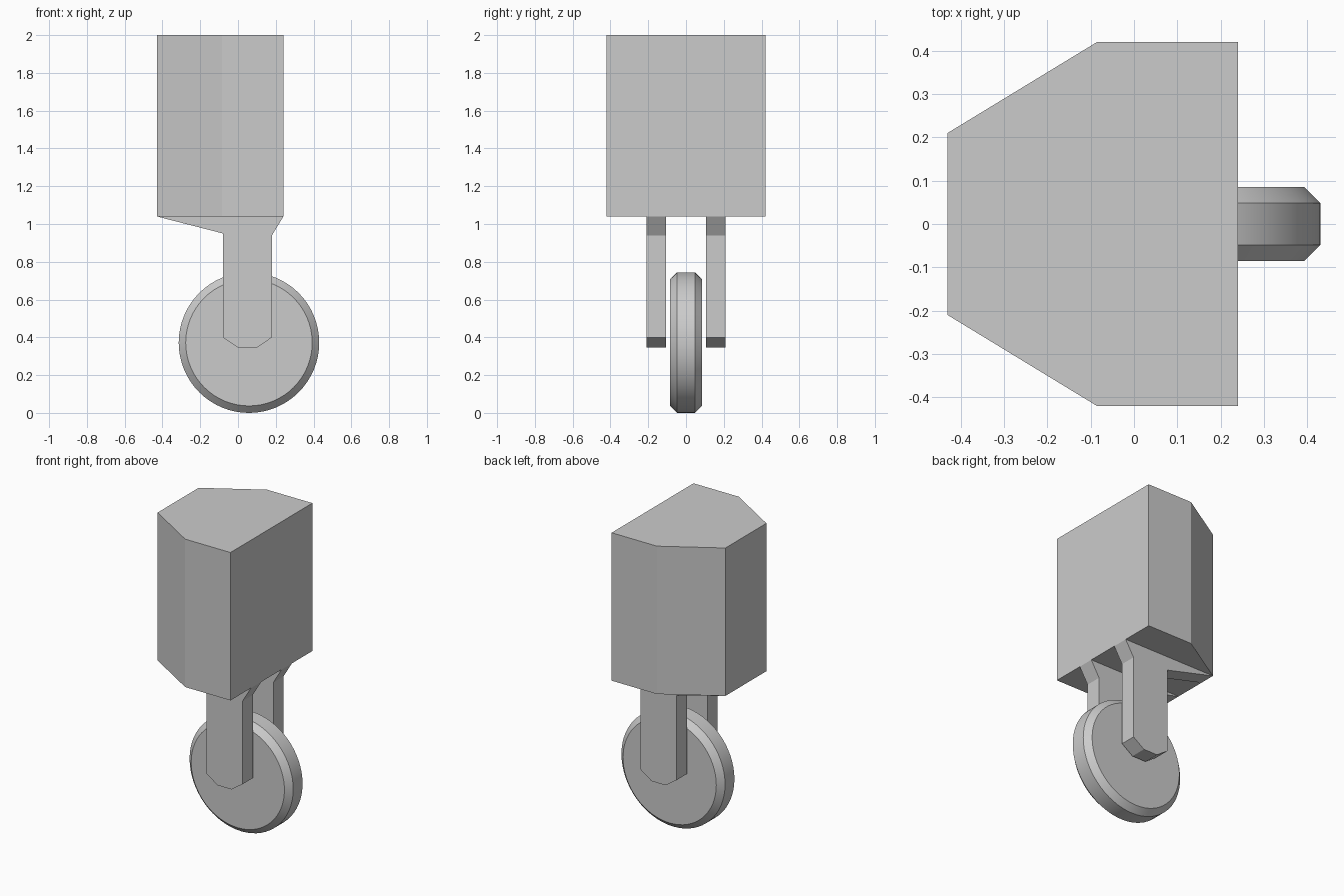
import bpy
import bmesh
import math
from mathutils import Matrix, Vector

cube = bpy.data.objects.get("Cube")
if cube:
    bpy.data.objects.remove(cube, do_unlink=True)

GREY = (0.6, 0.6, 0.6, 1.0)
grey = bpy.data.materials.new("light_grey")
grey.use_nodes = True
grey.diffuse_color = GREY
grey.node_tree.nodes["Principled BSDF"].inputs["Base Color"].default_value = GREY


def finish(name, bm):
    """Turn a bmesh into a grey object in the scene."""
    bmesh.ops.recalc_face_normals(bm, faces=bm.faces)
    mesh = bpy.data.meshes.new(name)
    bm.to_mesh(mesh)
    bm.free()
    mesh.materials.append(grey)
    obj = bpy.data.objects.new(name, mesh)
    bpy.context.collection.objects.link(obj)
    return obj


def prism(name, outline, offset):
    """Extrude a closed outline of 3D points along an offset."""
    bm = bmesh.new()
    face = bm.faces.new([bm.verts.new(p) for p in outline])
    result = bmesh.ops.extrude_face_region(bm, geom=[face], use_keep_orig=True)
    moved = [v for v in result["geom"] if isinstance(v, bmesh.types.BMVert)]
    bmesh.ops.translate(bm, verts=moved, vec=Vector(offset))
    return finish(name, bm)


# Housing: block with two chamfered corners
half = [(0.24, 0.42), (-0.085, 0.42), (-0.43, 0.21)]
plan = half + [(x, -y) for x, y in reversed(half)]
prism("housing", [(x, y, 1.04) for x, y in plan], (0, 0, 0.96))

# Fork: a flared arm on each side of the wheel
arm = [(-0.43, 1.04), (0.24, 1.04), (0.18, 0.94), (0.18, 0.40),
       (0.10, 0.345), (0.0, 0.345), (-0.08, 0.40), (-0.08, 0.95)]
for name, side in (("front_fork_arm", -1), ("back_fork_arm", 1)):
    prism(name, [(x, side * 0.105, z) for x, z in arm], (0, side * 0.105, 0))

# Wheel: disc with chamfered rims
bm = bmesh.new()
bmesh.ops.create_cone(bm, cap_ends=True, segments=64, radius1=0.372,
                      radius2=0.372, depth=0.17,
                      matrix=Matrix.Rotation(math.pi / 2, 4, "X"))
rims = [e for e in bm.edges if abs(e.verts[0].co.y - e.verts[1].co.y) < 0.01]
bmesh.ops.bevel(bm, geom=rims, offset=0.037, segments=1, affect="EDGES")
wheel = finish("wheel", bm)
wheel.location = (0.058, 0, 0.372)
bpy.ops.object.select_all(action="DESELECT")
wheel.select_set(True)
bpy.context.view_layer.objects.active = wheel
bpy.ops.object.shade_smooth_by_angle(angle=math.radians(30))
